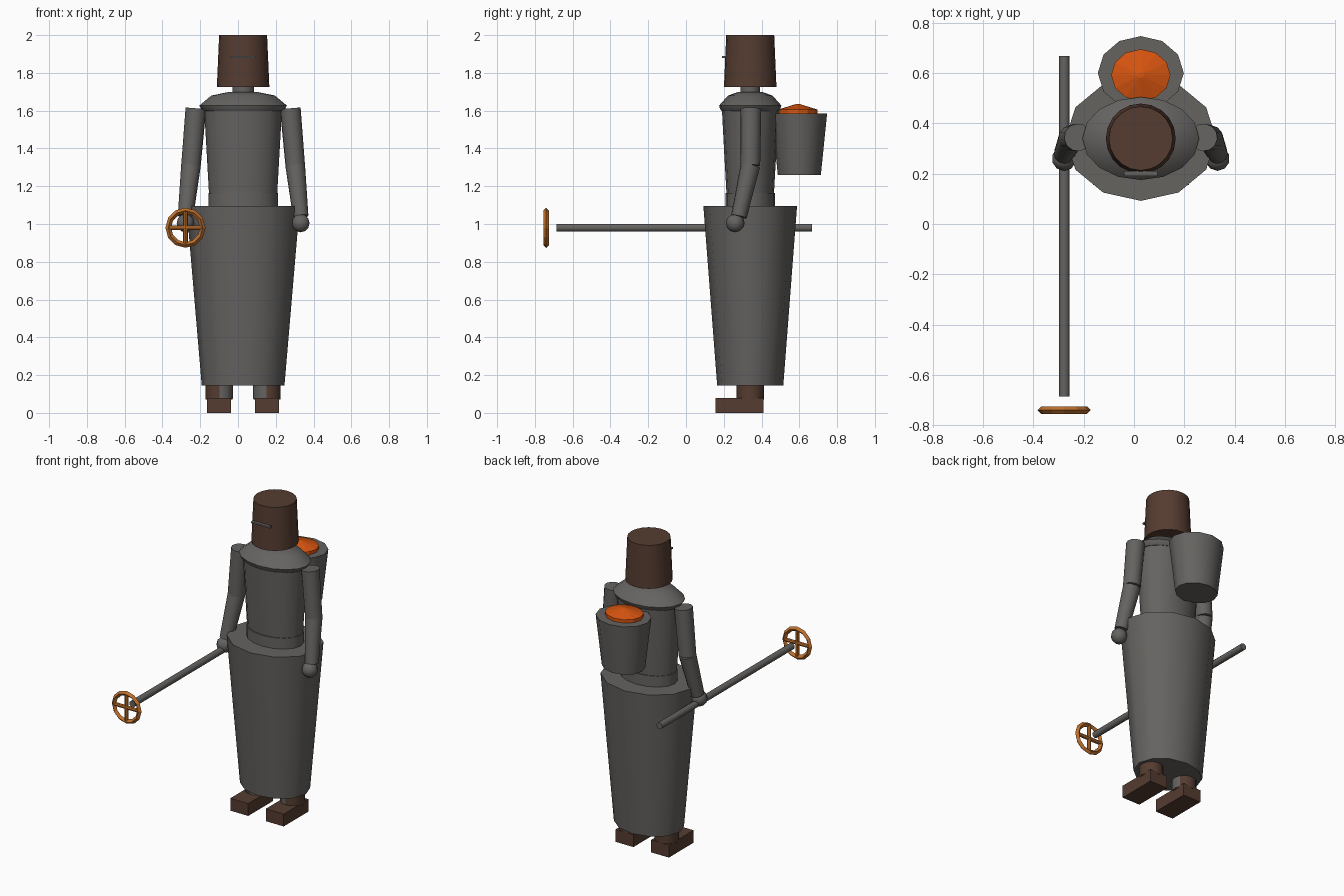
import bpy, bmesh, math
from mathutils import Vector, Matrix

cube = bpy.data.objects.get("Cube")
if cube:
    bpy.data.objects.remove(cube, do_unlink=True)

CX, CY = 0.027, 0.34      # body axis
parts = []


def material(name, rgb):
    m = bpy.data.materials.new(name)
    m.use_nodes = True
    m.diffuse_color = (*rgb, 1)
    m.node_tree.nodes["Principled BSDF"].inputs["Base Color"].default_value = (*rgb, 1)
    return m


iron = material("iron grey", (0.13, 0.125, 0.118))
leather = material("dark brown", (0.09, 0.045, 0.03))
ember = material("ember orange", (0.68, 0.09, 0.005))
copper = material("copper orange", (0.52, 0.16, 0.025))


def finish(name, bm, mat):
    bmesh.ops.recalc_face_normals(bm, faces=bm.faces)
    me = bpy.data.meshes.new(name)
    bm.to_mesh(me)
    bm.free()
    me.materials.append(mat)
    ob = bpy.data.objects.new(name, me)
    bpy.context.collection.objects.link(ob)
    parts.append(ob)
    return ob


def loft(name, mat, rings, x=CX, y=CY, n=12):
    """Capped stack of elliptical rings (z, radius x, radius y)."""
    bm = bmesh.new()
    loops = []
    for z, rx, ry in rings:
        angles = [2 * math.pi * i / n for i in range(n)]
        loops.append([bm.verts.new((x + rx * math.cos(a), y + ry * math.sin(a), z)) for a in angles])
    for a, b in zip(loops, loops[1:]):
        for i in range(n):
            j = (i + 1) % n
            bm.faces.new((a[i], a[j], b[j], b[i]))
    bm.faces.new(loops[0])
    bm.faces.new(loops[-1])
    return finish(name, bm, mat)


def rod(name, mat, start, end, r1, r2, n=12):
    """Tapered cylinder between two points."""
    a, b = Vector(start), Vector(end)
    turn = (b - a).to_track_quat('Z', 'Y').to_matrix().to_4x4()
    bm = bmesh.new()
    bmesh.ops.create_cone(bm, cap_ends=True, segments=n, radius1=r1, radius2=r2,
                          depth=(b - a).length, matrix=Matrix.Translation((a + b) / 2) @ turn)
    return finish(name, bm, mat)


def box(name, mat, centre, size):
    bm = bmesh.new()
    bmesh.ops.create_cube(bm, matrix=Matrix.Translation(centre) @ Matrix.Diagonal((*size, 1)))
    return finish(name, bm, mat)


def ball(name, mat, centre, r):
    bm = bmesh.new()
    bmesh.ops.create_uvsphere(bm, u_segments=10, v_segments=6, radius=r,
                              matrix=Matrix.Translation(centre))
    return finish(name, bm, mat)


# Head and body
loft("helmet", leather, [(1.725, 0.139, 0.139), (2.0, 0.127, 0.127)], n=20)
box("visor_slit", iron, (CX, 0.2, 1.885), (0.134, 0.02, 0.01))
loft("neck", iron, [(1.66, 0.057, 0.052), (1.74, 0.057, 0.052)])
loft("shoulder_cape", iron, [(1.598, 0.21, 0.152), (1.61, 0.222, 0.16), (1.627, 0.232, 0.165),
                             (1.68, 0.168, 0.118), (1.70, 0.07, 0.06)], n=16)
loft("torso", iron, [(1.15, 0.18, 0.125), (1.38, 0.193, 0.138), (1.61, 0.206, 0.15)], n=16)
loft("waist_band", iron, [(1.08, 0.184, 0.132), (1.165, 0.184, 0.132)], n=16)
loft("skirt", iron, [(0.145, 0.219, 0.175), (1.095, 0.3, 0.248)])

# Back bucket with embers
loft("back_bucket", iron, [(1.26, 0.133, 0.114), (1.585, 0.171, 0.147)], y=0.6)
loft("embers", ember, [(1.58, 0.118, 0.103), (1.606, 0.118, 0.103), (1.635, 0.012, 0.01)], y=0.592)

# Arms and legs, mirrored about the body axis
for side, s in (("left", 1), ("right", -1)):
    shoulder = (CX + s * 0.25, 0.344, 1.612)
    elbow = (CX + s * 0.276, 0.341, 1.31)
    wrist = (CX + s * 0.305, 0.28, 1.04)
    rod(side + "_upper_arm", iron, shoulder, elbow, 0.055, 0.052)
    rod(side + "_forearm", iron, elbow, wrist, 0.052, 0.041)
    ball(side + "_hand", iron, (CX + s * 0.305, 0.26, 1.005), 0.049)
    fx = CX + s * 0.127
    loft(side + "_boot_shaft", leather, [(0.07, 0.072, 0.073), (0.2, 0.072, 0.073)], x=fx)
    loft(side + "_leg", iron, [(0.075, 0.07, 0.071), (0.25, 0.07, 0.071)], x=fx - s * 0.004, y=CY - 0.002)
    box(side + "_foot", leather, (fx, 0.2825, 0.04), (0.128, 0.253, 0.08))

# Staff held in the right hand
SX, SZ = -0.277, 0.98
rod("staff", iron, (SX, -0.685, SZ), (SX, 0.667, SZ), 0.021, 0.021)

# Wheel at the staff tip: diamond-section rim and crossed spokes
WX, WY = -0.278, -0.74
bpy.ops.mesh.primitive_torus_add(location=(WX, WY, SZ), rotation=(math.pi / 2, 0, 0), major_radius=0.091,
                                 minor_radius=0.015, major_segments=12, minor_segments=4)
rim = bpy.context.object
rim.name = "wheel_rim"
rim.data.materials.append(copper)
rod("wheel_spoke_across", copper, (WX - 0.09, WY, SZ), (WX + 0.09, WY, SZ), 0.012, 0.012, 8)
rod("wheel_spoke_upright", copper, (WX, WY, SZ - 0.09), (WX, WY, SZ + 0.09), 0.012, 0.012, 8)

# Smooth round sides, keep rims crisp
bpy.ops.object.select_all(action='DESELECT')
for ob in parts:
    if ob.name != "embers":
        ob.select_set(True)
bpy.context.view_layer.objects.active = parts[0]
bpy.ops.object.shade_smooth_by_angle(angle=math.radians(38))
